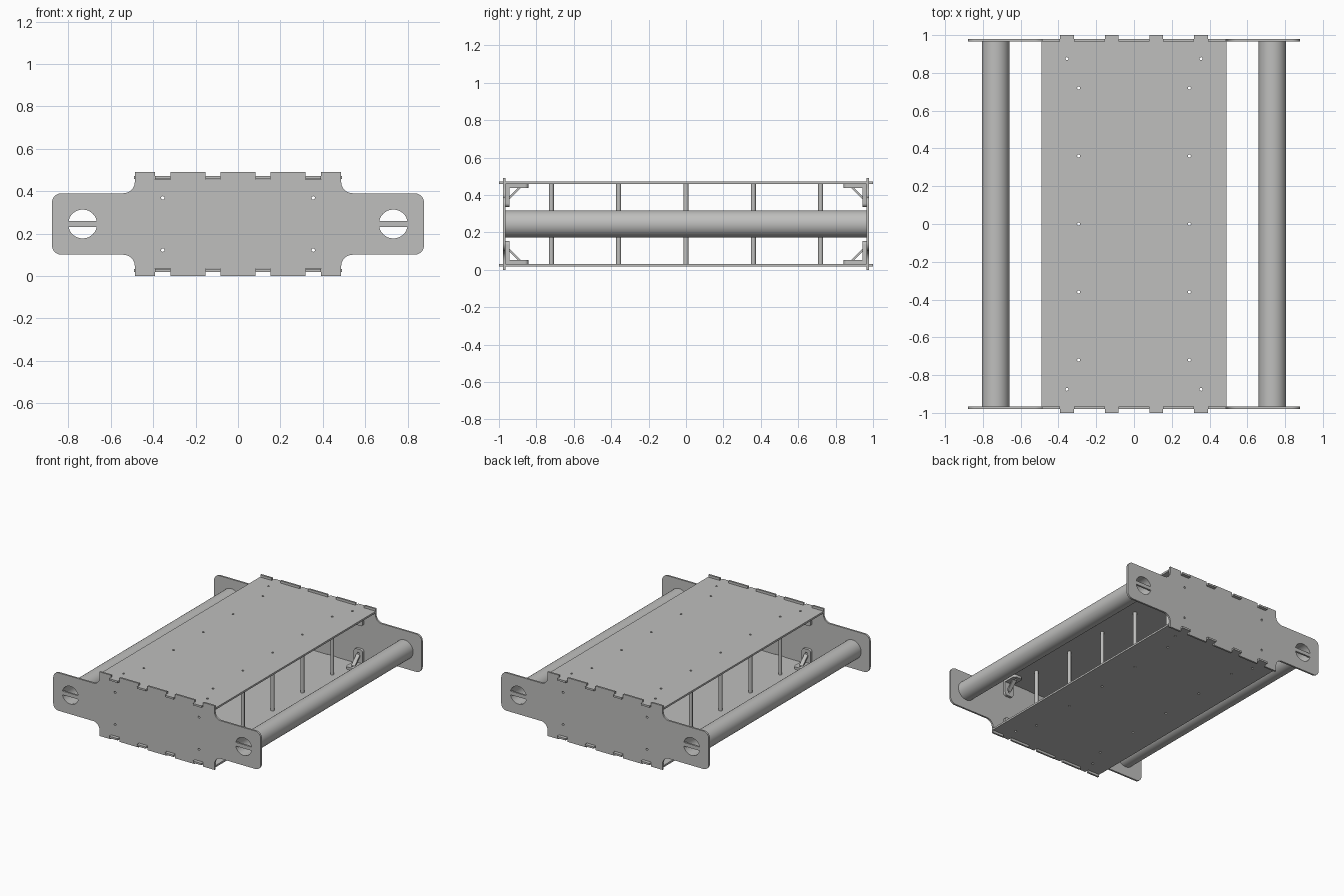
import bpy, bmesh, math
from mathutils import Matrix, Vector

if "Cube" in bpy.data.objects:
    bpy.data.objects.remove(bpy.data.objects["Cube"])

MID = 0.245          # height of the frame's mid plane
END_Y = 0.965        # inner face of the end plates
DECK = 0.213         # inner face of the decks, measured from the mid plane
T = 0.014            # sheet thickness
SLOTS = (0.118, 0.354)
SLOT_W = 0.0365      # half width of slots and tabs
TUBE_X, TUBE_R, BORE_R = 0.733, 0.073, 0.068
BOLT_R = 0.008
BOLT_X, BOLT_D = 0.355, 0.09
ROD_X, ROD_Y = 0.293, (-0.72, -0.36, 0, 0.36, 0.72)

grey = bpy.data.materials.new("metal grey")
grey.diffuse_color = (0.52, 0.52, 0.51, 1)
grey.use_nodes = True
grey.node_tree.nodes["Principled BSDF"].inputs["Base Color"].default_value = grey.diffuse_color


def arc(cx, cy, r, a0, a1, n):
    return [(cx + r * math.cos(math.radians(a0 + (a1 - a0) * i / n)),
             cy + r * math.sin(math.radians(a0 + (a1 - a0) * i / n))) for i in range(n + 1)]


def circle(cx, cy, r, n=16):
    return arc(cx, cy, r, 0, 360, n)[:-1]


def mirror4(quarter):
    """Closed outline from its +x +y quarter, ordered from the y axis to the x axis."""
    right = quarter + [(x, -y) for x, y in reversed(quarter)]
    return right + [(-x, y) for x, y in reversed(right)]


def sheet(loops, depth, matrix=Matrix()):
    """Extruded sheet, centred on its plane; the first loop is the outline, the rest are holes."""
    cu = bpy.data.curves.new("outline", 'CURVE')
    cu.dimensions, cu.fill_mode, cu.extrude = '2D', 'BOTH', depth / 2
    for loop in loops:
        sp = cu.splines.new('POLY')
        sp.points.add(len(loop) - 1)
        for p, (x, y) in zip(sp.points, loop):
            p.co = (x, y, 0, 1)
        sp.use_cyclic_u = True
    ob = bpy.data.objects.new("outline", cu)
    bpy.context.collection.objects.link(ob)
    bpy.context.view_layer.update()
    me = bpy.data.meshes.new_from_object(ob.evaluated_get(bpy.context.evaluated_depsgraph_get()))
    bpy.data.objects.remove(ob)
    bpy.data.curves.remove(cu)
    bm = bmesh.new()
    bm.from_mesh(me)
    bpy.data.meshes.remove(me)
    bmesh.ops.remove_doubles(bm, verts=bm.verts, dist=1e-5)
    bmesh.ops.recalc_face_normals(bm, faces=bm.faces)
    bm.transform(matrix)
    return bm


def finish(bm, name):
    me = bpy.data.meshes.new(name)
    bm.to_mesh(me)
    me.materials.clear()
    me.materials.append(grey)
    ob = bpy.data.objects.new(name, me)
    bpy.context.collection.objects.link(ob)
    bpy.ops.object.select_all(action='DESELECT')
    ob.select_set(True)
    bpy.context.view_layer.objects.active = ob
    bpy.ops.object.shade_smooth_by_angle(angle=math.radians(35))
    return ob


UPRIGHT = Matrix.Rotation(math.pi / 2, 4, 'X')
signs = (-1, 1)

# End plates: slotted top and bottom, rounded wings, half-moon openings at the tubes
quarter = []
for s in SLOTS:
    quarter += [(s - SLOT_W, 0.245), (s - SLOT_W, 0.21), (s + SLOT_W, 0.21), (s + SLOT_W, 0.245)]
quarter += [(0.487, 0.245)] + arc(0.54, 0.198, 0.053, 180, 270, 8) + arc(0.833, 0.10, 0.045, 90, 0, 8)
plate = [mirror4(quarter)]
a = math.degrees(math.asin(0.014 / BORE_R))
for sx in signs:
    plate += [arc(sx * TUBE_X, 0, BORE_R, a, 180 - a, 24), arc(sx * TUBE_X, 0, BORE_R, 180 + a, 360 - a, 24)]
    plate += [circle(sx * BOLT_X, sz * (DECK - BOLT_D), BOLT_R) for sz in signs]
for sy, name in ((-1, "front_end_plate"), (1, "back_end_plate")):
    finish(sheet(plate, T, Matrix.Translation((0, sy * (END_Y + T / 2), MID)) @ UPRIGHT), name)

# Decks: tabs pass through the end plate slots
quarter = []
for s in SLOTS:
    quarter += [(s - SLOT_W, END_Y), (s - SLOT_W, 1), (s + SLOT_W, 1), (s + SLOT_W, END_Y)]
deck = [mirror4(quarter + [(0.49, END_Y)])]
for sx in signs:
    deck += [circle(sx * BOLT_X, sy * (END_Y - BOLT_D), BOLT_R) for sy in signs]
    deck += [circle(sx * ROD_X, y, BOLT_R) for y in ROD_Y]
for sz, name in ((-1, "bottom_deck"), (1, "top_deck")):
    finish(sheet(deck, T, Matrix.Translation((0, 0, MID + sz * (DECK + T / 2)))), name)

# Side tubes
for sx, name in ((-1, "left_tube"), (1, "right_tube")):
    finish(sheet([circle(0, 0, TUBE_R, 48), circle(0, 0, BORE_R, 48)], 2 * END_Y,
                 Matrix.Translation((sx * TUBE_X, 0, MID)) @ UPRIGHT), name)

# Hollow spacer rods between the decks
for sx in signs:
    for y in ROD_Y:
        finish(sheet([circle(0, 0, 0.0135, 20), circle(0, 0, BOLT_R, 20)], 2 * DECK,
                     Matrix.Translation((sx * ROD_X, y, MID))), "spacer_rod")

# Corner bracket: two drilled flanges with a diagonal brace, corner at the origin
W, L, FT = 0.0375, 0.122, 0.02
flange = [[(-W, 0), (W, 0)] + arc(W - 0.02, L - 0.02, 0.02, 0, 90, 5)
          + arc(-W + 0.02, L - 0.02, 0.02, 90, 180, 5), circle(0, BOLT_D, BOLT_R)]
brace = [[(FT, 0.066), (FT, 0.082), (0.082, FT), (0.066, FT)]]
swap = Matrix(((0, 0, 1, 0), (1, 0, 0, 0), (0, 1, 0, 0), (0, 0, 0, 1)))
bracket = bpy.data.meshes.new("bracket_template")
whole = bmesh.new()
for part in (sheet(flange, FT, Matrix.Translation((0, 0, FT / 2))),
             sheet(flange, FT, Matrix.Translation((0, FT / 2, 0)) @ UPRIGHT),
             sheet(brace, 0.03, swap)):
    part.to_mesh(bracket)
    whole.from_mesh(bracket)
for sx in signs:
    for sy in signs:
        for sz in signs:
            bm = whole.copy()
            bm.transform(Matrix.Translation((sx * BOLT_X, sy * END_Y, MID + sz * DECK))
                         @ Matrix.Diagonal(Vector((1, -sy, -sz, 1))))
            if sy * sz < 0:
                bmesh.ops.reverse_faces(bm, faces=bm.faces)
            finish(bm, "corner_bracket")
bpy.data.meshes.remove(bracket)
